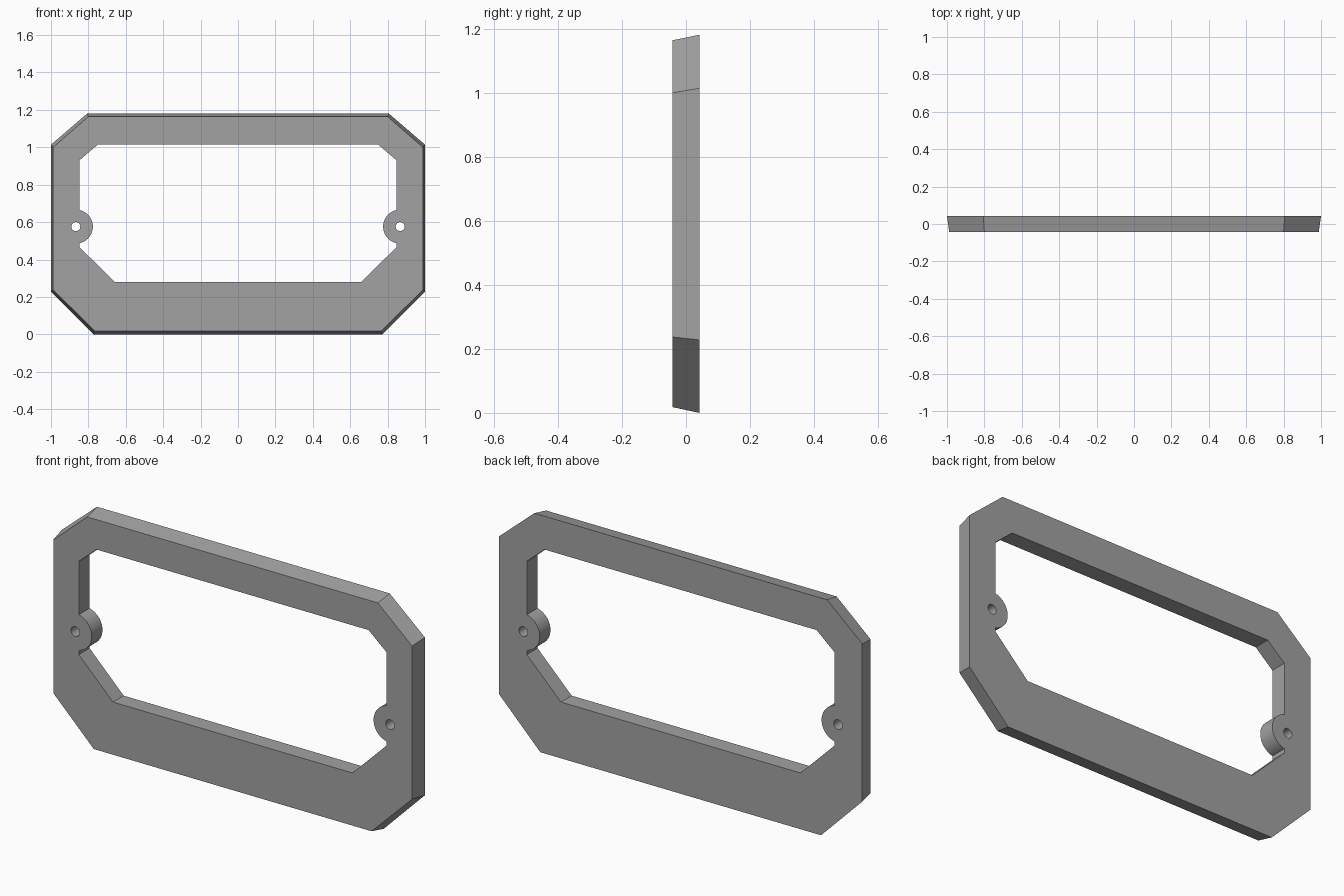
import bpy, bmesh, math

if "Cube" in bpy.data.objects:
    bpy.data.objects.remove(bpy.data.objects["Cube"])

HALF = 0.042           # half thickness of the plate
EAR = (0.867, 0.576)   # centre of the screw ear
EAR_R, SCREW_R = 0.091, 0.024
INNER_X = 0.847


def mirrored(right):
    """Close a right-hand profile (bottom to top) with its mirror image."""
    return right + [(-x, z) for x, z in reversed(right)]


def loft(name, front, back, y0, y1):
    """Solid between two matching outlines in the xz plane."""
    bm = bmesh.new()
    a = [bm.verts.new((x, y0, z)) for x, z in front]
    b = [bm.verts.new((x, y1, z)) for x, z in back]
    bm.faces.new(a)
    bm.faces.new(b[::-1])
    for i in range(len(a)):
        j = (i + 1) % len(a)
        bm.faces.new((a[j], a[i], b[i], b[j]))
    bmesh.ops.recalc_face_normals(bm, faces=bm.faces)
    mesh = bpy.data.meshes.new(name)
    bm.to_mesh(mesh)
    bm.free()
    obj = bpy.data.objects.new(name, mesh)
    bpy.context.collection.objects.link(obj)
    return obj


def cut(target, cutter):
    mod = target.modifiers.new("cut", 'BOOLEAN')
    mod.operation, mod.solver, mod.object = 'DIFFERENCE', 'EXACT', cutter
    bpy.context.view_layer.objects.active = target
    bpy.ops.object.modifier_apply(modifier=mod.name)
    bpy.data.objects.remove(cutter)


# Bezel plate with chamfered corners, tapering towards the front
front = mirrored([(0.765, 0.018), (0.988, 0.237), (0.988, 1.0), (0.80, 1.164)])
back = mirrored([(0.773, 0.0), (1.0, 0.228), (1.0, 1.014), (0.806, 1.181)])
frame = loft("bezel_frame", front, back, -HALF, HALF)

# Central opening whose sides curve inward around the screw ears
half_angle = math.acos((EAR[0] - INNER_X) / EAR_R)
arc = [math.pi + half_angle * (1 - 2 * i / 24) for i in range(25)]
ear = [(EAR[0] + EAR_R * math.cos(t), EAR[1] + EAR_R * math.sin(t)) for t in arc]
opening = mirrored([(0.659, 0.28), (INNER_X, 0.466)] + ear
                   + [(INNER_X, 0.931), (0.749, 1.015)])
cut(frame, loft("opening_cutter", opening, opening, -0.2, 0.2))

# Screw holes through the ears
for side in (-1, 1):
    ring = [(side * EAR[0] + SCREW_R * math.cos(i * math.tau / 24),
             EAR[1] + SCREW_R * math.sin(i * math.tau / 24)) for i in range(24)]
    cut(frame, loft("screw_cutter", ring, ring, -0.2, 0.2))

# Single grey finish
grey = bpy.data.materials.new("grey")
grey.diffuse_color = (0.36, 0.36, 0.36, 1)
grey.use_nodes = True
grey.node_tree.nodes["Principled BSDF"].inputs["Base Color"].default_value = grey.diffuse_color
frame.data.materials.clear()
frame.data.materials.append(grey)

bpy.ops.object.select_all(action='DESELECT')
frame.select_set(True)
bpy.context.view_layer.objects.active = frame
bpy.ops.object.shade_smooth_by_angle(angle=math.radians(25))
